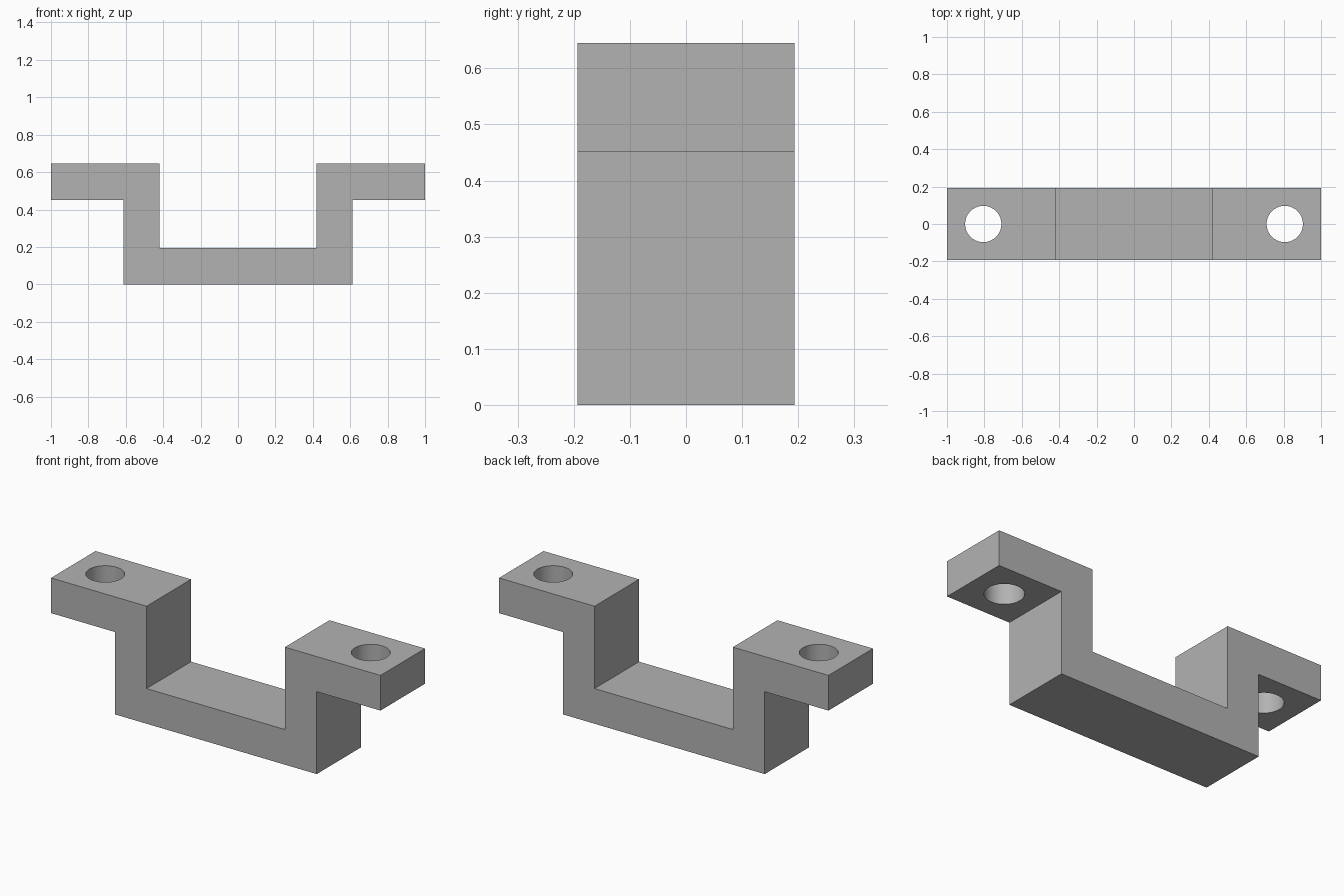
import bpy
import bmesh

cube = bpy.data.objects.get("Cube")
if cube:
    bpy.data.objects.remove(cube, do_unlink=True)

T = 0.193        # plate thickness
H = 0.645        # total height
D = 0.193        # half depth
INNER = 0.42     # half width of the channel
OUTER = INNER + T

grey = bpy.data.materials.new("plain grey")
grey.use_nodes = True
colour = (0.45, 0.45, 0.45, 1)
grey.diffuse_color = colour
grey.node_tree.nodes["Principled BSDF"].inputs["Base Color"].default_value = colour

# Bracket: mirrored hat-shaped profile extruded along the depth
half = [(OUTER, 0), (OUTER, H - T), (1, H - T), (1, H), (INNER, H), (INNER, T)]
profile = half + [(-x, z) for x, z in reversed(half)]
bm = bmesh.new()
face = bm.faces.new([bm.verts.new((x, -D, z)) for x, z in profile])
extruded = bmesh.ops.extrude_face_region(bm, geom=[face])
moved = [v for v in extruded["geom"] if isinstance(v, bmesh.types.BMVert)]
bmesh.ops.translate(bm, verts=moved, vec=(0, 2 * D, 0))
bmesh.ops.recalc_face_normals(bm, faces=bm.faces)
mesh = bpy.data.meshes.new("bracket")
bm.to_mesh(mesh)
bm.free()
mesh.materials.append(grey)
bracket = bpy.data.objects.new("bracket", mesh)
bpy.context.collection.objects.link(bracket)

# Screw holes through both flanges
for side, label in ((-1, "right"), (1, "left")):
    bpy.ops.mesh.primitive_cylinder_add(
        vertices=64, radius=0.097, depth=2 * T,
        location=(side * 0.806, 0, H - T / 2))
    cutter = bpy.context.object
    cutter.name = label + "_hole_cutter"
    cutter.data.materials.append(grey)
    cutter.hide_render = True
    cutter.hide_set(True)
    cut = bracket.modifiers.new(label + "_hole", 'BOOLEAN')
    cut.operation = 'DIFFERENCE'
    cut.solver = 'EXACT'
    cut.object = cutter

# Apply the cuts, then smooth only the hole walls
bpy.ops.object.select_all(action='DESELECT')
bracket.select_set(True)
bpy.context.view_layer.objects.active = bracket
for name in [m.name for m in bracket.modifiers]:
    bpy.ops.object.modifier_apply(modifier=name)
bpy.ops.object.shade_smooth_by_angle()

for ob in [o for o in bpy.data.objects if o.name.endswith("_hole_cutter")]:
    bpy.data.objects.remove(ob, do_unlink=True)
